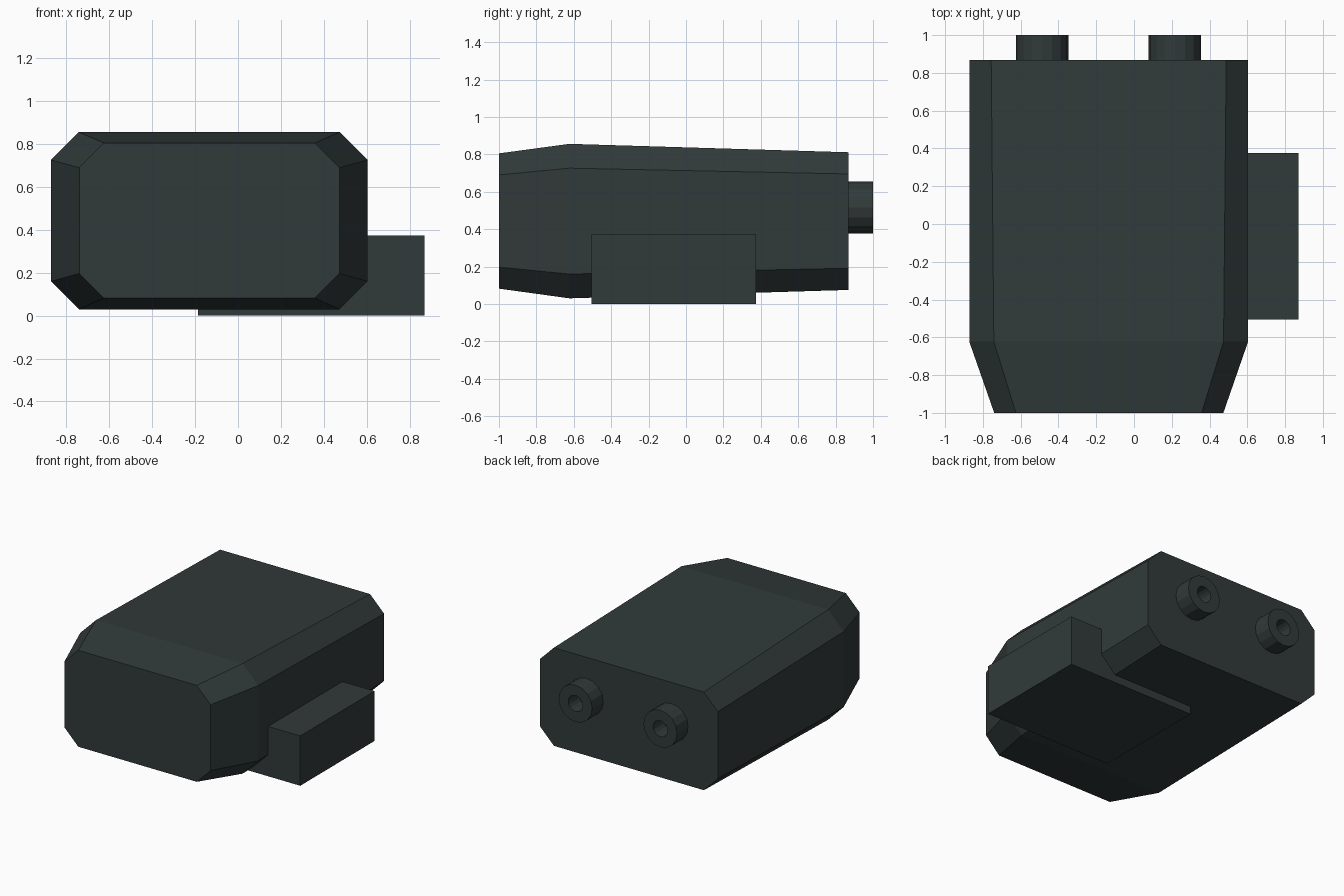
import bpy, bmesh, math

if "Cube" in bpy.data.objects:
    bpy.data.objects.remove(bpy.data.objects["Cube"])

mat = bpy.data.materials.new("dark slate")
mat.diffuse_color = (0.031, 0.042, 0.042, 1)
mat.use_nodes = True
mat.node_tree.nodes["Principled BSDF"].inputs["Base Color"].default_value = mat.diffuse_color


def add_object(name, bm):
    bmesh.ops.recalc_face_normals(bm, faces=bm.faces)
    mesh = bpy.data.meshes.new(name)
    bm.to_mesh(mesh)
    bm.free()
    mesh.materials.append(mat)
    obj = bpy.data.objects.new(name, mesh)
    bpy.context.collection.objects.link(obj)
    return obj


def octagon(bm, y, x0, x1, z0, z1, c):
    """Chamfered rectangle in the xz plane."""
    pts = [(x0 + c, z0), (x1 - c, z0), (x1, z0 + c), (x1, z1 - c),
           (x1 - c, z1), (x0 + c, z1), (x0, z1 - c), (x0, z0 + c)]
    return [bm.verts.new((x, y, z)) for x, z in pts]


def bridge(bm, a, b):
    n = len(a)
    for i in range(n):
        j = (i + 1) % n
        bm.faces.new((a[i], a[j], b[j], b[i]))


# Body: three chamfered sections lofted front to back
bm = bmesh.new()
sections = [octagon(bm, -1.0, -0.74, 0.473, 0.082, 0.805, 0.115),
            octagon(bm, -0.623, -0.872, 0.604, 0.03, 0.856, 0.13),
            octagon(bm, 0.868, -0.872, 0.604, 0.075, 0.811, 0.116)]
for a, b in zip(sections, sections[1:]):
    bridge(bm, a, b)
bm.faces.new(sections[0])
bm.faces.new(sections[-1])
add_object("body", bm)

# Side block, reaching under the body
bm = bmesh.new()
bmesh.ops.create_cube(bm, size=1)
for v in bm.verts:
    v.co = (0.342 + v.co.x * 1.056, -0.065 + v.co.y * 0.88, 0.187 + v.co.z * 0.374)
add_object("side_block", bm)


# Rear sockets: short tubes open at the back
def socket(name, cx, cz=0.515, sides=16):
    bm = bmesh.new()
    rings = []
    for r, y in ((0.139, 0.86), (0.139, 1.0), (0.06, 1.0), (0.06, 0.872)):
        ring = []
        for i in range(sides):
            t = 2 * math.pi * i / sides
            ring.append(bm.verts.new((cx + r * math.cos(t), y, cz + r * math.sin(t))))
        rings.append(ring)
    for a, b in zip(rings, rings[1:]):
        bridge(bm, a, b)
    bm.faces.new(rings[0])
    bm.faces.new(rings[-1])
    add_object(name, bm)


socket("left_socket", -0.487)
socket("right_socket", 0.217)
